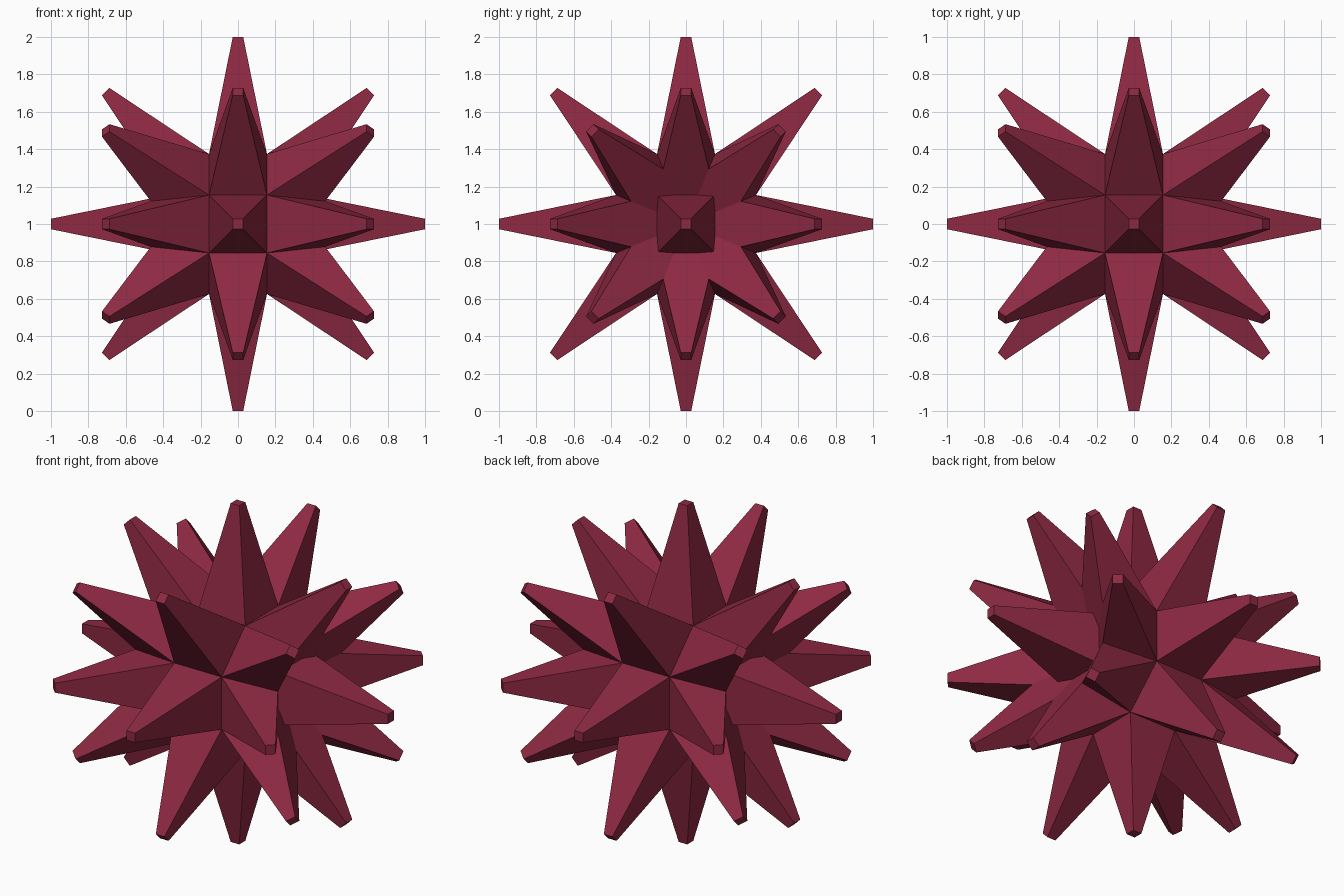
import bpy, bmesh
from math import radians, sqrt
from mathutils import Matrix

if "Cube" in bpy.data.objects:
    bpy.data.objects.remove(bpy.data.objects["Cube"])

TIP_R, TIP_W = 1.0, 0.028      # tip distance and half width
BASE_R, BASE_W = 0.30, 0.170   # buried base distance and half width
CENTER = Matrix.Translation((0, 0, 1))


def add_spike(bm, around, tilt):
    """Square tapered spike, tilted towards x, then turned around the x axis."""
    m = (CENTER
         @ Matrix.Rotation(radians(around), 4, 'X')
         @ Matrix.Rotation(radians(tilt), 4, 'Y')
         @ Matrix.Translation((0, 0, (TIP_R + BASE_R) / 2))
         @ Matrix.Rotation(radians(45), 4, 'Z'))
    bmesh.ops.create_cone(bm, cap_ends=True, segments=4,
                          radius1=BASE_W * sqrt(2), radius2=TIP_W * sqrt(2),
                          depth=TIP_R - BASE_R, matrix=m)


bm = bmesh.new()
# three rings of eight spikes around the x axis
for tilt in (-45, 0, 45):
    for k in range(8):
        add_spike(bm, k * 45, tilt)
# one spike at each end of the x axis
for tilt in (-90, 90):
    add_spike(bm, 0, tilt)

mesh = bpy.data.meshes.new("spiked_star")
bm.to_mesh(mesh)
bm.free()
star = bpy.data.objects.new("spiked_star", mesh)
bpy.context.collection.objects.link(star)

# dark red
mat = bpy.data.materials.new("dark_red")
mat.diffuse_color = (0.27, 0.022, 0.055, 1)
mat.use_nodes = True
mat.node_tree.nodes["Principled BSDF"].inputs["Base Color"].default_value = mat.diffuse_color
mesh.materials.append(mat)
